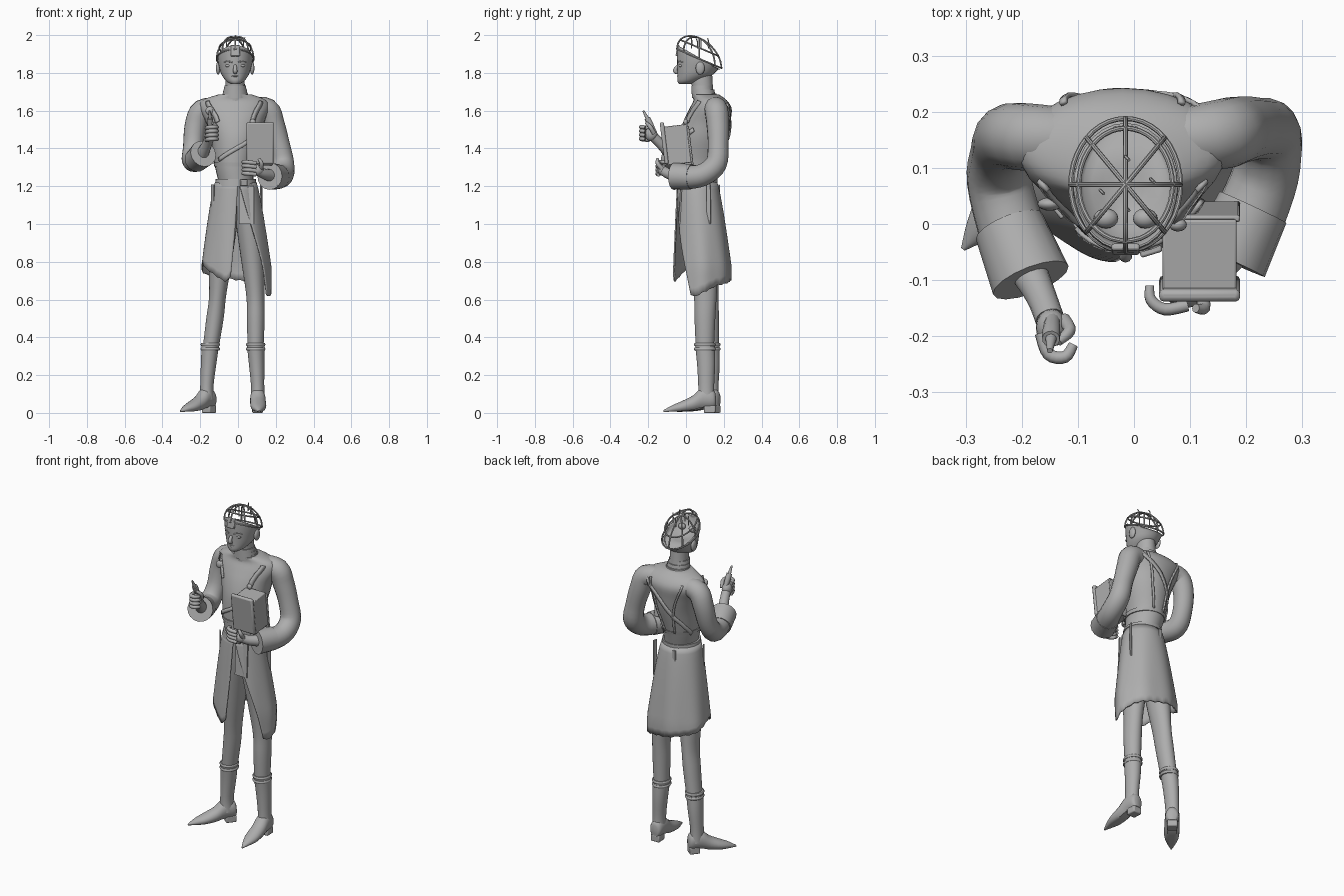
import bpy, bmesh, math
from mathutils import Vector, Matrix
from math import sin, cos, pi

if "Cube" in bpy.data.objects:
    bpy.data.objects.remove(bpy.data.objects["Cube"], do_unlink=True)

grey = bpy.data.materials.new("plain_grey")
grey.use_nodes = True
grey.diffuse_color = (0.42, 0.42, 0.42, 1)
grey.node_tree.nodes["Principled BSDF"].inputs["Base Color"].default_value = (0.42, 0.42, 0.42, 1)


def finish(name, bm, angle=40, thick=0, bevel=0):
    bmesh.ops.recalc_face_normals(bm, faces=bm.faces)
    me = bpy.data.meshes.new(name)
    bm.to_mesh(me)
    bm.free()
    me.materials.append(grey)
    ob = bpy.data.objects.new(name, me)
    bpy.context.collection.objects.link(ob)
    if thick:
        m = ob.modifiers.new("thickness", 'SOLIDIFY')
        m.thickness, m.offset = thick, 0
    if bevel:
        m = ob.modifiers.new("bevel", 'BEVEL')
        m.width, m.segments = bevel, 2
    bpy.ops.object.select_all(action='DESELECT')
    ob.select_set(True)
    bpy.context.view_layer.objects.active = ob
    bpy.ops.object.shade_smooth_by_angle(angle=math.radians(angle))
    return ob


def spline(keys, n=4):
    """Catmull-Rom through tuples of any length."""
    k = [keys[0]] + list(keys) + [keys[-1]]
    out = []
    for i in range(1, len(k) - 2):
        for s in range(n):
            t = s / n
            out.append(tuple(0.5 * (2 * b + (c - a) * t + (2 * a - 5 * b + 4 * c - d) * t * t
                             + (3 * b - a - 3 * c + d) * t ** 3)
                             for a, b, c, d in zip(k[i - 1], k[i], k[i + 1], k[i + 2])))
    return out + [tuple(keys[-1])]


def skin(name, rings, cap=True, closed=True, **kw):
    bm = bmesh.new()
    vs = [[bm.verts.new(p) for p in r] for r in rings]
    n = len(rings[0])
    for a, b in zip(vs, vs[1:]):
        for i in range(n if closed else n - 1):
            j = (i + 1) % n
            bm.faces.new((a[i], a[j], b[j], b[i]))
    if cap and closed:
        bm.faces.new(vs[0])
        bm.faces.new(vs[-1])
    return finish(name, bm, **kw)


def loft(name, keys, n=28, sub=4, slope=0, **kw):
    """Stacked ellipses: (z, cx, cy, rx, ry[, tilt])."""
    rings = []
    for k in spline(keys, sub):
        z, cx, cy, rx, ry = k[:5]
        tilt = k[5] if len(k) > 5 else 0
        rings.append([(cx + rx * sin(2 * pi * i / n), cy - ry * cos(2 * pi * i / n),
                       z + tilt * ry * cos(2 * pi * i / n)) for i in range(n)])
    return skin(name, rings, **kw)


def tube(name, pts, n=16, sub=4, **kw):
    """Round tube along (x, y, z, radius)."""
    p = spline(pts, sub)
    c = [Vector(q[:3]) for q in p]
    tang = [(c[min(i + 1, len(c) - 1)] - c[max(i - 1, 0)]).normalized() for i in range(len(c))]
    u = tang[0].orthogonal().normalized()
    rings = []
    for q, o, t in zip(p, c, tang):
        u = (u - t * u.dot(t)).normalized()
        v = t.cross(u)
        rings.append([o + (u * cos(2 * pi * i / n) + v * sin(2 * pi * i / n)) * q[3] for i in range(n)])
    return skin(name, rings, **kw)


def box(name, centre, size, rot=(0, 0, 0), bevel=0):
    bm = bmesh.new()
    bmesh.ops.create_cube(bm, size=1)
    bm.transform(Matrix.Diagonal((*size, 1)))
    ob = finish(name, bm, bevel=bevel)
    ob.location, ob.rotation_euler = centre, rot
    return ob


def ball(name, centre, size):
    bm = bmesh.new()
    bmesh.ops.create_uvsphere(bm, u_segments=16, v_segments=10, radius=1)
    bm.transform(Matrix.Translation(centre) @ Matrix.Diagonal((*size, 1)))
    return finish(name, bm, angle=60)


# Jacket torso, with a surface lookup used by the straps
TORSO = [(1.22, -.01, .06, .092, .10), (1.32, -.02, .07, .105, .115), (1.45, -.01, .09, .132, .13),
         (1.54, -.015, .11, .155, .125), (1.61, -.02, .13, .185, .112), (1.655, -.02, .128, .17, .088),
         (1.685, -.015, .105, .09, .07)]
loft("jacket", TORSO)
loft("jacket_hem", [(1.305, -.018, .068, .108, .117), (1.325, -.018, .07, .112, .121)], sub=1)


def on_torso(z, a, off=.004):
    ks = spline(TORSO, 10)
    k = min(ks, key=lambda q: abs(q[0] - z))
    return Vector((k[1] + (k[3] + off) * sin(a), k[2] - (k[4] + off) * cos(a), z))


def strap(name, keys, w):
    """Flat band over the torso through (z, angle) points."""
    p = spline(keys, 6)
    rows = []
    for i, (z, a) in enumerate(p):
        q = on_torso(z, a)
        t = on_torso(*p[min(i + 1, len(p) - 1)]) - on_torso(*p[max(i - 1, 0)])
        side = t.cross(Vector((sin(a), -cos(a), .2))).normalized() * w / 2
        rows.append((q - side, q + side))
    skin(name, rows, closed=False, thick=.008)


strap("chest_sash", [(1.34, -.8), (1.42, .3), (1.50, 1.1)], .022)
strap("back_sash", [(1.64, 2.2), (1.54, 2.9), (1.42, 3.6), (1.31, 4.3)], .022)
for s, side in ((1, "left"), (-1, "right")):
    strap(side + "_shoulder_strap", [(1.54, .62 * s), (1.60, .68 * s), (1.65, .9 * s)], .026)
    strap(side + "_back_seam_band", [(1.64, pi - .6 * s), (1.5, pi - .45 * s), (1.32, pi - .3 * s)], .012)
ball("right_clasp", on_torso(1.60, -.75, .01), (.022, .012, .022))
ball("left_clasp", on_torso(1.54, .6, .01), (.016, .012, .016))

# Collar and neck
loft("neck", [(1.64, -.015, .10, .06, .06), (1.70, -.015, .09, .052, .055), (1.80, -.015, .08, .05, .058)])
for i in range(3):
    z = 1.68 + i * .02
    loft("collar_band", [(z - .012, -.015, .098 - i * .006, .07 - i * .005, .066 - i * .004),
                         (z + .012, -.015, .096 - i * .006, .067 - i * .005, .064 - i * .004)], sub=1)

# Head: closed skull with a hollowed, sloping open crown
HX = -.015
loft("head", [(1.742, HX, -.005, .024, .032, 0), (1.757, HX, .015, .048, .06, 0), (1.79, HX, .045, .072, .09, .05),
              (1.825, HX, .06, .084, .106, .1), (1.855, HX, .064, .091, .112, .3), (1.878, HX, .066, .093, .114, .55),
              (1.882, HX, .066, .086, .106, .55), (1.86, HX, .066, .075, .094, .4), (1.84, HX, .066, .03, .04, 0)], sub=3)
tube("nose", [(HX, -.035, 1.845, .007), (HX, -.052, 1.825, .010), (HX, -.056, 1.808, .012), (HX, -.04, 1.80, .008)], n=10)
ball("upper_lip", (HX, -.038, 1.783), (.02, .011, .005))
ball("lower_lip", (HX, -.035, 1.774), (.017, .011, .006))
for s, side in ((1, "left"), (-1, "right")):
    ball(side + "_eye", (HX + s * .036, -.027, 1.838), (.017, .012, .008))
    tube(side + "_brow", [(HX + s * .014, -.044, 1.855, .004), (HX + s * .036, -.036, 1.862, .005),
                          (HX + s * .06, -.016, 1.857, .003)], n=8)
    ball(side + "_ear", (HX + s * .09, .075, 1.825), (.012, .024, .034))
    ball(side + "_crown_bulb", (HX + s * .035, .01, 1.885), (.022, .018, .018))


# Wire cage over the crown
def dome(a, e):
    return (HX + .098 * cos(e) * sin(a), .07 - .118 * cos(e) * cos(a), 1.875 + .11 * sin(e) + .05 * cos(e) * cos(a))


for k in range(4):
    a = k * pi / 4
    arc = [dome(a, pi * i / 10) for i in range(11)]
    tube("cage_rib", [(*p, .0045) for p in arc], n=8, sub=2)
for e in (0, .55):
    tube("cage_hoop", [(*dome(2 * pi * i / 20, e), .0045) for i in range(21)], n=8, sub=2)
for x, y, h in ((-.06, .06, 1.985), (HX, .03, 2.0), (.03, .08, 1.99), (HX, .12, 1.985)):
    tube("cage_wire", [(x, y, 1.93, .003), (x, y, h - .02, .003), (x + .006, y - .006, h - .003, .003)], n=6)
box("forehead_plate", (HX, -.045, 1.918), (.05, .012, .06), (-.15, 0, 0), .004)

# Sleeves, cuffs and wrists
tube("right_sleeve", [(-.10, .15, 1.61, .055), (-.19, .155, 1.60, .06), (-.225, .155, 1.52, .058), (-.237, .13, 1.41, .054),
                      (-.24, .075, 1.34, .058), (-.215, -.02, 1.34, .06), (-.185, -.095, 1.37, .066)])
tube("right_cuff", [(-.222, -.005, 1.337, .064), (-.184, -.1, 1.372, .072)], sub=1)
tube("right_wrist", [(-.19, -.08, 1.37, .034), (-.165, -.13, 1.42, .027), (-.15, -.17, 1.46, .026)])
tube("left_sleeve", [(.07, .15, 1.615, .055), (.155, .16, 1.605, .062), (.187, .168, 1.53, .06), (.22, .17, 1.42, .055),
                     (.24, .16, 1.32, .058), (.235, .09, 1.26, .06), (.2, .0, 1.248, .064), (.17, -.06, 1.252, .066)])
tube("left_cuff", [(.212, .03, 1.25, .066), (.168, -.064, 1.253, .072)], sub=1)
tube("left_wrist", [(.18, -.04, 1.255, .035), (.14, -.09, 1.265, .028), (.11, -.115, 1.28, .026)])

# Hands
ball("right_palm", (-.147, -.185, 1.475), (.028, .034, .036))
for i in range(4):
    z = 1.445 + i * .021
    tube("right_finger", [(-.165, -.195, z, .012), (-.152, -.232, z + .004, .0115), (-.123, -.237, z + .006, .011),
                          (-.108, -.215, z + .004, .009)], n=10)
tube("right_thumb", [(-.125, -.17, 1.48, .012), (-.115, -.19, 1.515, .011), (-.135, -.21, 1.535, .008)], n=10)
ball("left_palm", (.095, -.125, 1.285), (.04, .024, .03))
for i in range(4):
    z = 1.262 + i * .02
    tube("left_finger", [(.095, -.145, z, .011), (.055, -.152, z + .005, .011), (.03, -.135, z + .006, .010),
                         (.028, -.11, z + .004, .008)], n=10)
tube("left_thumb", [(.12, -.125, 1.29, .013), (.125, -.15, 1.32, .011), (.11, -.15, 1.345, .008)], n=10)

# Stylus held upright
tube("stylus_body", [(-.145, -.165, 1.48, .012), (-.147, -.19, 1.53, .016), (-.148, -.205, 1.56, .016)], n=12)
tube("stylus_tip", [(-.148, -.205, 1.56, .010), (-.15, -.226, 1.60, .005)], n=12, sub=1)

# Book
TILT = (.12, 0, 0)
box("book_pages", (.117, -.045, 1.42), (.132, .13, .205), TILT, .004)
box("book_front_cover", (.117, -.115, 1.428), (.144, .022, .222), TILT, .008)
box("book_back_cover", (.117, .022, 1.412), (.144, .012, .216), TILT, .004)

# Belt, buckle and hanging ends
loft("belt", [(1.198, -.012, .058, .112, .108), (1.238, -.012, .06, .106, .108)], sub=1)
box("belt_buckle", (.03, -.048, 1.218), (.04, .014, .035), (0, 0, .3), .004)
for x, y, z0, z1, r in ((-.128, .02, 1.21, .96, -.9), (.118, .12, 1.21, 1.0, 1.2), (-.04, .175, 1.21, 1.03, 0)):
    tilt = (0, 0, r)
    box("belt_end", (x * 1.05, y, (z0 + z1) / 2), (.024, .008, z0 - z1), tilt, .003)

# Split skirt with a ragged hem; angle runs from the front round the right side
HEM = [(0, .74), (.3, .69), (1.3, .79), (2.1, .73), (pi, .70), (4.2, .67), (5.0, .61), (5.3, .64)]


def hem_z(a):
    for (a0, z0), (a1, z1) in zip(HEM, HEM[1:]):
        if a <= a1:
            return z0 + (z1 - z0) * (a - a0) / (a1 - a0) + .007 * abs(sin(a * 11))
    return HEM[-1][1]


rows = []
for i in range(15):
    t = i / 14
    row = []
    for j in range(81):
        u = j / 80
        a = (.14 * t - .1 * (1 - t)) * (1 - u) + (2 * pi - .15 - 1.0 * t ** .9) * u
        end = .14 + (2 * pi - 1.29) * u
        z = 1.22 + (hem_z(end) - 1.22) * t
        d = min(1, (1.22 - z) / .45)
        f = d ** .8
        fold = 1 + .02 * d * sin(a * 7)
        row.append((-.012 - (.106 + .076 * f) * fold * sin(a), .06 + .027 * f - (.102 + .048 * f) * fold * cos(a), z))
    rows.append(row)
skin("skirt", rows, closed=False, thick=.008)
box("inner_skirt_panel", (.045, -.03, 1.1), (.08, .008, .2), (-.05, 0, 0))

# Trousers
loft("right_trouser", [(1.2, -.05, .06, .05, .08), (1.05, -.068, .07, .07, .085), (.8, -.093, .095, .06, .075),
                       (.62, -.108, .11, .045, .062), (.5, -.122, .118, .046, .056), (.34, -.145, .125, .042, .05)])
loft("left_trouser", [(1.2, .04, .06, .05, .08), (1.05, .055, .07, .07, .085), (.8, .078, .095, .06, .075),
                      (.62, .092, .102, .048, .06), (.5, .094, .1, .047, .055), (.34, .093, .1, .042, .048)])


# Boots: shaft, cuff bands, pointed foot and heel
def boot(side, top, ankle, toe):
    (x0, y0), (x1, y1) = top, ankle
    loft(side + "_boot_shaft", [(.36, x0, y0, .046, .052), (.26, (x0 + x1) / 2, (y0 + y1) / 2 + .003, .041, .048),
                                (.14, x1, y1, .035, .042), (.07, x1, y1, .038, .045)])
    for z in (.338, .362):
        loft(side + "_boot_band", [(z - .008, x0, y0, .048, .054), (z, x0, y0, .052, .058), (z + .008, x0, y0, .048, .054)])
    o = Vector((x1, y1, 0))
    d = Vector((*toe, 0)) - o
    length = d.length
    d.normalize()
    w = Vector((-d.y, d.x, 0))
    prof = [(-.05, .022, .10, .03), (-.035, .036, .125, .022), (.02, .04, .135, .018), (.07, .042, .092, .008),
            (.13, .040, .062, .003), (.18, .025, .04, .003), (length, .004, .014, .004)]
    rings = []
    for s, hw, hi, lo in spline(prof, 3):
        rings.append([o + d * s + w * hw * cos(2 * pi * i / 20)
                      + Vector((0, 0, (hi + lo) / 2 + (hi - lo) / 2 * max(-.8, sin(2 * pi * i / 20))))
                      for i in range(20)])
    skin(side + "_foot", rings)
    box(side + "_boot_heel", o + d * -.018 + Vector((0, 0, .02)), (.056, .06, .04),
        (0, 0, math.atan2(d.y, d.x) - pi / 2), .006)


boot("right", (-.146, .125), (-.165, .13), (-.305, -.045))
boot("left", (.093, .1), (.104, .107), (.112, -.12))
